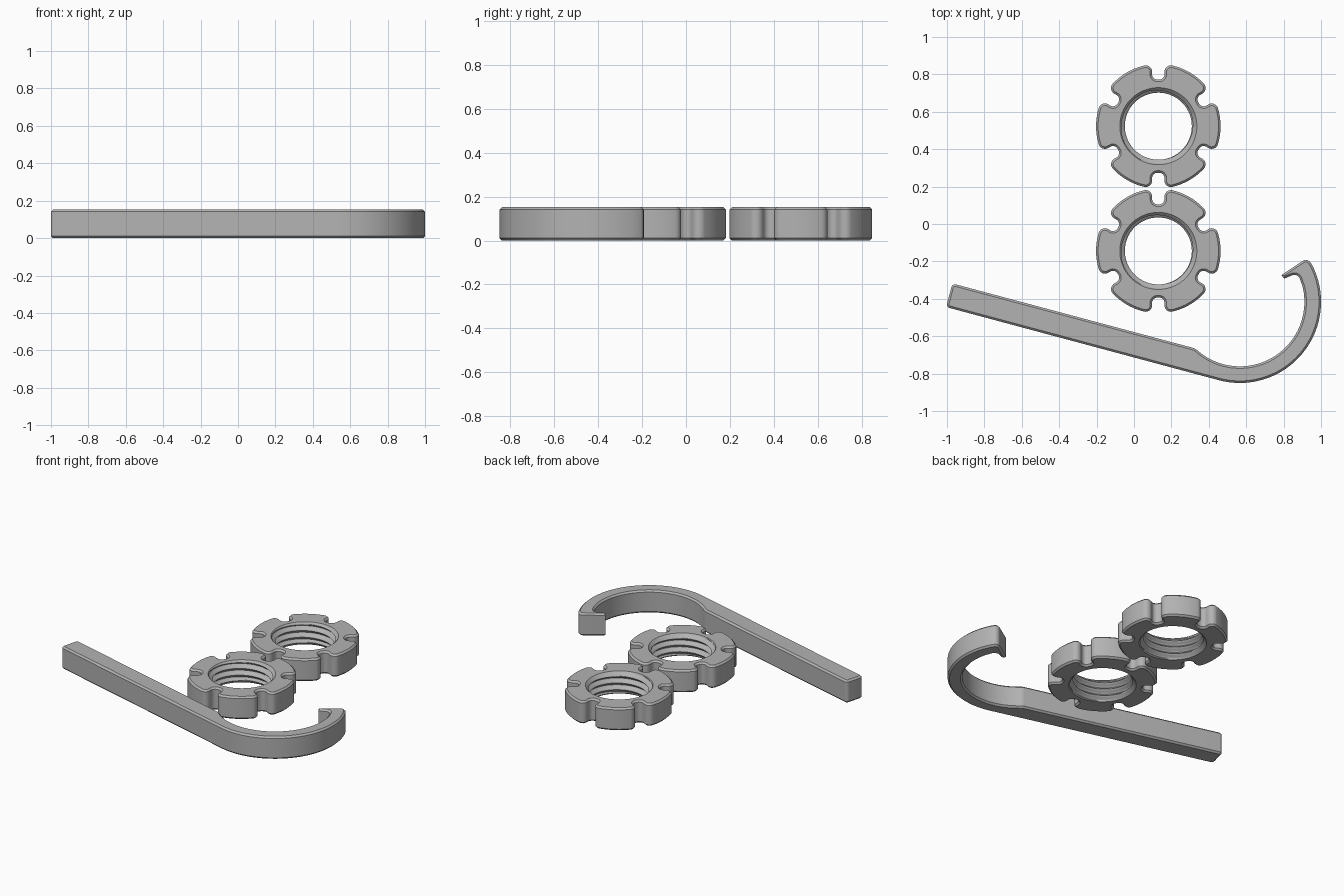
import bpy, bmesh, math
from mathutils import Vector

if "Cube" in bpy.data.objects:
    bpy.data.objects.remove(bpy.data.objects["Cube"])

H = 0.152          # thickness of every part
CHAMFER = 0.011

steel = bpy.data.materials.new("grey_steel")
steel.diffuse_color = (0.45, 0.45, 0.45, 1)
steel.use_nodes = True
steel.node_tree.nodes["Principled BSDF"].inputs["Base Color"].default_value = steel.diffuse_color


def arc(cx, cy, r, a0, a1, n):
    """Points on an arc (degrees), with no corner rounding."""
    angles = [math.radians(a0 + (a1 - a0) * i / n) for i in range(n + 1)]
    return [(cx + r * math.cos(a), cy + r * math.sin(a), 0) for a in angles]


def rounded(points, steps=6):
    """Turn (x, y, radius) corners into an outline with filleted corners."""
    out = []
    for i, (x, y, r) in enumerate(points):
        p = Vector((x, y))
        if r == 0:
            out.append(p)
            continue
        u = (Vector(points[i - 1][:2]) - p).normalized()
        v = (Vector(points[(i + 1) % len(points)][:2]) - p).normalized()
        half = u.angle(v) / 2
        a, b = p + u * r / math.tan(half), p + v * r / math.tan(half)
        c = p + (u + v).normalized() * r / math.sin(half)
        for k in range(steps + 1):
            d = (a - c).lerp(b - c, k / steps).normalized()
            out.append(c + d * r)
    return out


def add_object(name, bm):
    mesh = bpy.data.meshes.new(name)
    bm.to_mesh(mesh)
    bm.free()
    mesh.materials.append(steel)
    obj = bpy.data.objects.new(name, mesh)
    bpy.context.collection.objects.link(obj)
    return obj


def slab(name, outline):
    """Extrude an outline and chamfer its top and bottom rims."""
    bm = bmesh.new()
    base = bm.faces.new([bm.verts.new((p.x, p.y, 0)) for p in outline])
    top = bmesh.ops.extrude_face_region(bm, geom=[base], use_keep_orig=True)
    bmesh.ops.translate(bm, vec=(0, 0, H),
                        verts=[g for g in top["geom"] if isinstance(g, bmesh.types.BMVert)])
    bmesh.ops.recalc_face_normals(bm, faces=bm.faces)
    rims = [e for e in bm.edges if abs(e.verts[0].co.z - e.verts[1].co.z) < 1e-5]
    bmesh.ops.bevel(bm, geom=rims, offset=CHAMFER, segments=1, profile=0.5,
                    affect='EDGES', clamp_overlap=False)
    bmesh.ops.recalc_face_normals(bm, faces=bm.faces)
    return add_object(name, bm)


def thread_plug(name, minor=0.179, depth=0.024, pitch=0.045, cols=96, per=10):
    """Solid helical screw with flared ends, used to cut the threaded bore."""
    low, high, mouth = -0.01, H + 0.01, 0.206
    bm = bmesh.new()
    rows = range(-2 * per, int((high / pitch + 1) * per) + 2)
    grid = []
    for j in range(cols + 1):
        a = 2 * math.pi * j / cols
        column = []
        for k in rows:
            z = min(max(pitch * (k / per + j / cols), low), high)
            phase = (z / pitch - j / cols) % 1
            tooth = min(max(2.6 * (1 - abs(2 * phase - 1)) / 2 - 0.15, 0), 1)
            r = max(minor + depth * tooth, mouth - min(z, H - z))
            column.append(bm.verts.new((r * math.cos(a), r * math.sin(a), z)))
        grid.append(column)
    for c0, c1 in zip(grid, grid[1:]):
        for k in range(len(c0) - 1):
            bm.faces.new((c0[k], c1[k], c1[k + 1], c0[k + 1]))
    bmesh.ops.remove_doubles(bm, verts=bm.verts, dist=1e-5)
    bmesh.ops.dissolve_degenerate(bm, edges=bm.edges, dist=1e-5)
    bmesh.ops.holes_fill(bm, edges=[e for e in bm.edges if e.is_boundary], sides=0)
    bmesh.ops.triangulate(bm, faces=bm.faces)
    bmesh.ops.recalc_face_normals(bm, faces=bm.faces)
    plug = add_object(name, bm)
    plug.hide_render = True
    return plug


def smooth(obj):
    bpy.ops.object.select_all(action='DESELECT')
    obj.select_set(True)
    bpy.context.view_layer.objects.active = obj
    bpy.ops.object.shade_smooth_by_angle(angle=math.radians(30))


# Slotted nut: six lobes separated by rounded notches
R, NOTCH, W = 0.333, 0.249, 0.033
nut_points = []
for i in range(6):
    nut_points += arc(0, 0, R, i * 60 - 17, i * 60 + 17, 10)
    t = math.radians(i * 60 + 30)
    rim = math.sqrt(R * R - W * W)
    for radial, side, fillet in ((rim, -W, 0.034), (NOTCH, -W, 0.028),
                                 (NOTCH, W, 0.028), (rim, W, 0.034)):
        nut_points.append((radial * math.cos(t) - side * math.sin(t),
                           radial * math.sin(t) + side * math.cos(t), fillet))
back_nut = slab("back_nut", rounded(nut_points))

# Threaded bore
plug = thread_plug("thread_cutter")
cut = back_nut.modifiers.new("bore", 'BOOLEAN')
cut.operation = 'DIFFERENCE'
cut.solver = 'EXACT'
cut.object = plug
bpy.context.view_layer.objects.active = back_nut
bpy.ops.object.modifier_apply(modifier="bore")
bpy.data.objects.remove(plug)
smooth(back_nut)
back_nut.location = (0.13, 0.523, 0)

# Second identical nut
front_nut = back_nut.copy()
front_nut.name = "front_nut"
front_nut.location = (0.13, -0.144, 0)
bpy.context.collection.objects.link(front_nut)

# Hook spanner: straight handle, curved jaw and a pointed tooth
CX, CY = 0.566, -0.416
spanner_points = [(-1.005, -0.444, 0.02)]
spanner_points += arc(CX, CY, 0.434, -105, 26, 48)
spanner_points += [(0.928, -0.180, 0.03), (0.788, -0.273, 0),
                   (0.803, -0.292, 0), (0.875, -0.262, 0.03)]
spanner_points += arc(CX, CY, 0.345, 14, -128, 48)
spanner_points += [(0.326, -0.665, 0.06), (-0.971, -0.318, 0.02)]
smooth(slab("hook_spanner", rounded(spanner_points)))
